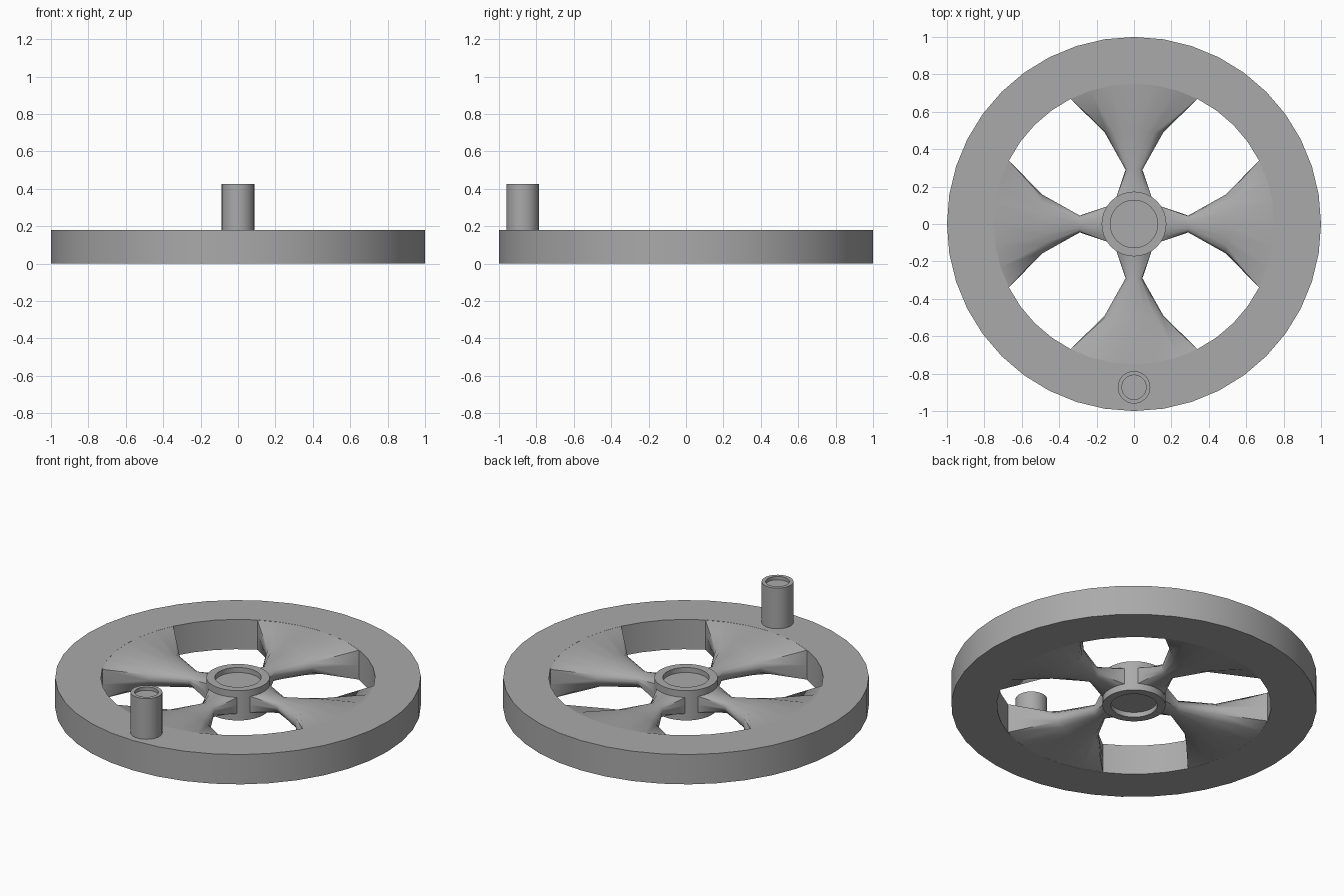
import bpy, bmesh
from math import sin, cos, pi, radians

HEIGHT = 0.18
MID = HEIGHT / 2

cube = bpy.data.objects.get("Cube")
if cube:
    bpy.data.objects.remove(cube, do_unlink=True)

metal = bpy.data.materials.new("grey metal")
metal.use_nodes = True
GREY = (0.4, 0.4, 0.4, 1)
metal.diffuse_color = GREY
metal.node_tree.nodes["Principled BSDF"].inputs["Base Color"].default_value = GREY


def finish(name, bm, angle):
    """Turn a bmesh into a shaded, coloured object."""
    bmesh.ops.remove_doubles(bm, verts=bm.verts, dist=1e-5)
    bmesh.ops.recalc_face_normals(bm, faces=bm.faces)
    mesh = bpy.data.meshes.new(name)
    bm.to_mesh(mesh)
    bm.free()
    mesh.materials.append(metal)
    obj = bpy.data.objects.new(name, mesh)
    bpy.context.collection.objects.link(obj)
    bpy.ops.object.select_all(action="DESELECT")
    obj.select_set(True)
    bpy.context.view_layer.objects.active = obj
    bpy.ops.object.shade_smooth_by_angle(angle=radians(angle))
    return obj


def loft(bm, rings, close=False):
    """Skin a list of equal vertex rings with quads."""
    pairs = list(zip(rings, rings[1:]))
    if close:
        pairs.append((rings[-1], rings[0]))
    for a, b in pairs:
        for i in range(len(a)):
            j = (i + 1) % len(a)
            bm.faces.new((a[i], a[j], b[j], b[i]))


def turned(name, profile, sides, centre=(0, 0), close=False):
    """Revolve a (radius, z) profile; open profiles get flat end caps."""
    bm = bmesh.new()
    rings = []
    for r, z in profile:
        angles = [2 * pi * i / sides for i in range(sides)]
        rings.append([bm.verts.new((centre[0] + r * cos(a), centre[1] + r * sin(a), z))
                      for a in angles])
    loft(bm, rings, close)
    if not close:
        bm.faces.new(rings[0])
        bm.faces.new(rings[-1])
    return finish(name, bm, 30)


# Rim: flat-sided ring
turned("rim", [(0.75, 0), (1, 0), (1, HEIGHT), (0.75, HEIGHT)], 40, close=True)

# Hub: drum with a shallow recess in both ends
turned("hub", [(0.127, 0.03), (0.127, 0), (0.173, 0), (0.173, HEIGHT),
               (0.127, HEIGHT), (0.127, HEIGHT - 0.03)], 40)

# Handle: upright grip on the rim with a recessed end
turned("handle", [(0.087, HEIGHT), (0.087, 0.425), (0.065, 0.425), (0.065, 0.405)],
       32, centre=(0, -0.873))


def arc_section(radius, spread, half_height):
    """Box section whose end follows a circle round the axle."""
    def at(u, z):
        a = radians(spread) * u
        return radius * cos(a), radius * sin(a), MID + z
    top = [at(k / 3, half_height) for k in range(-3, 4)]
    low = [at(k / 3, -half_height) for k in range(3, -4, -1)]
    return top + [at(1, 0)] + low + [at(-1, 0)]


def oval_section(distance, half_width, half_height):
    """Rounded section across the spoke."""
    angles = [pi * k / 8 for k in range(-3, 13)]
    return [(distance, half_width * sin(a), MID + half_height * cos(a)) for a in angles]


# Spokes: waisted arms that flare into the rim and the hub
sections = [arc_section(0.755, 27, MID),
            oval_section(0.49, 0.157, 0.075),
            oval_section(0.29, 0.045, 0.045),
            arc_section(0.17, 34, 0.05)]
for n, side in enumerate(("left", "back", "right", "front")):
    bm = bmesh.new()
    loft(bm, [[bm.verts.new(p) for p in s] for s in sections])
    spoke = finish(side + "_spoke", bm, 50)
    spoke.rotation_euler.z = n * pi / 2
